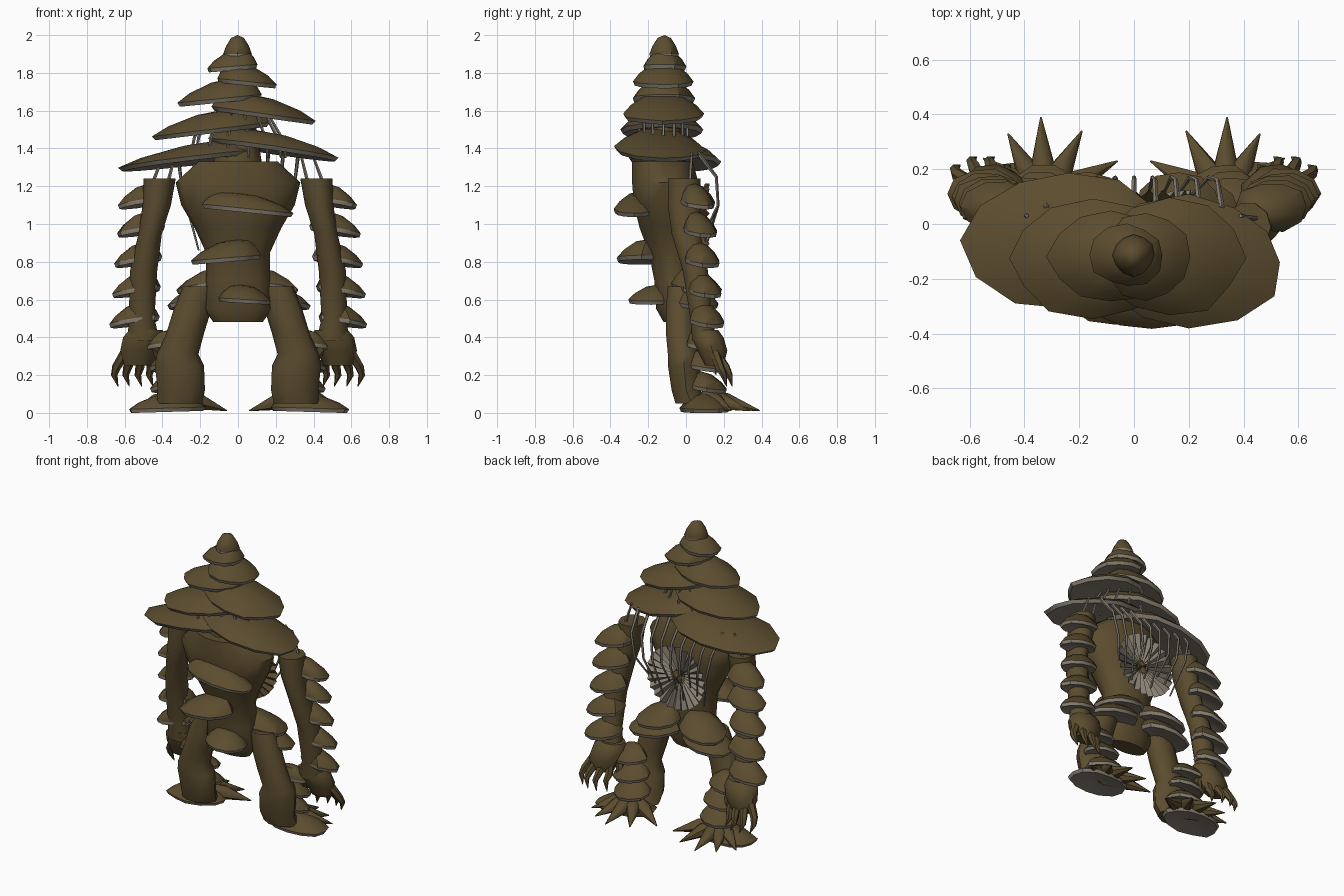
import bpy, bmesh, math, random
from mathutils import Vector

random.seed(4)
cube = bpy.data.objects.get("Cube")
if cube:
    bpy.data.objects.remove(cube, do_unlink=True)


def material(name, rgb):
    m = bpy.data.materials.new(name)
    m.use_nodes = True
    m.diffuse_color = (*rgb, 1)
    m.node_tree.nodes["Principled BSDF"].inputs["Base Color"].default_value = (*rgb, 1)
    return m


BROWN = material("bark brown", (0.105, 0.073, 0.028))
GREY = material("gill grey", (0.24, 0.21, 0.165))


def finish(name, bm, mats, angle=35):
    bmesh.ops.recalc_face_normals(bm, faces=bm.faces[:])
    mesh = bpy.data.meshes.new(name)
    bm.to_mesh(mesh)
    bm.free()
    for m in mats:
        mesh.materials.append(m)
    mesh.polygons.foreach_set("use_smooth", [True] * len(mesh.polygons))
    mesh.set_sharp_from_angle(angle=math.radians(angle))
    ob = bpy.data.objects.new(name, mesh)
    bpy.context.scene.collection.objects.link(ob)
    return ob


def bridge(bm, a, b, mat=0):
    n = len(a)
    for i in range(n):
        bm.faces.new((a[i], a[(i + 1) % n], b[(i + 1) % n], b[i])).material_index = mat


def fan(bm, ring, co, mat=0):
    tip = bm.verts.new(co)
    for i in range(len(ring)):
        bm.faces.new((ring[i], ring[(i + 1) % len(ring)], tip)).material_index = mat


# Body mass from stacked level ellipses: (x, z, half width, back y, front y)
def stack(name, rows, n=14, sx=1):
    bm = bmesh.new()
    rings = []
    for x, z, w, y0, y1 in rows:
        rings.append([bm.verts.new((sx * x + w * math.cos(t), (y0 + y1) / 2 + (y1 - y0) / 2 * math.sin(t), z))
                      for t in (2 * math.pi * i / n for i in range(n))])
    for a, b in zip(rings, rings[1:]):
        bridge(bm, a, b)
    bm.faces.new(rings[0])
    bm.faces.new(rings[-1])
    return finish(name, bm, [BROWN], 45)


# Tapered tube along a path, used for claws, toes and strands
def tube(name, path, radii, mat, n=6):
    pts = [Vector(p) for p in path]
    bm = bmesh.new()
    rings = []
    for i, p in enumerate(pts):
        d = (pts[min(i + 1, len(pts) - 1)] - pts[max(i - 1, 0)]).normalized()
        u = d.orthogonal().normalized()
        v = d.cross(u)
        rings.append([bm.verts.new(p + radii[i] * (u * math.cos(t) + v * math.sin(t)))
                      for t in (2 * math.pi * k / n for k in range(n))])
    for a, b in zip(rings, rings[1:]):
        bridge(bm, a, b)
    bm.faces.new(rings[0])
    bm.faces.new(rings[-1])
    return finish(name, bm, [mat], 50)


# Bracket fungus: domed brown top, thin grey rim and hollow grey underside
def cap(name, x0, x1, y0, y1, z, h, dx=0.0, dy=0.0, sx=0.0, sy=0.0, n=12):
    bm = bmesh.new()
    cx, cy, rx, ry = (x0 + x1) / 2, (y0 + y1) / 2, (x1 - x0) / 2, (y1 - y0) / 2
    wobble = [random.uniform(0.93, 1.05) for _ in range(n)]
    thick = min(0.022, 0.25 * h)

    def ring(s, dz, shift):
        out = []
        for i in range(n):
            t = 2 * math.pi * i / n
            px, py = rx * s * wobble[i] * math.cos(t), ry * s * wobble[i] * math.sin(t)
            out.append(bm.verts.new((cx + px + dx * shift, cy + py + dy * shift,
                                     z + dz + sx * px + sy * py)))
        return out
    under, low, rim = ring(0.5, -0.1 * h, 0.3), ring(0.94, -thick, 0), ring(1, 0, 0)
    mid, high = ring(0.8, 0.42 * h, 0.25), ring(0.45, 0.85 * h, 0.7)
    fan(bm, under, (cx + 0.3 * dx, cy + 0.3 * dy, z), 1)
    bridge(bm, under, low, 1)
    bridge(bm, low, rim, 1)
    bridge(bm, rim, mid)
    bridge(bm, mid, high)
    fan(bm, high, (cx + dx, cy + dy, z + h))
    return finish(name, bm, [BROWN, GREY], 38)


# Torso and central stalk
stack("torso", [(0, .48, .13, -.12, 0), (0, .55, .18, -.16, .03), (0, .7, .17, -.17, .04),
                (0, .85, .17, -.2, .05), (0, .98, .23, -.25, .06), (0, 1.1, .30, -.28, .07),
                (0, 1.22, .33, -.29, .07), (0, 1.33, .21, -.29, .04)])
stack("stalk", [(0, 1.3, .13, -.24, 0), (0, 1.55, .09, -.2, -.03), (0, 1.92, .04, -.16, -.07)], 8)

# Staggered crown of caps
crown = [(-.62, .14, -.32, .2, 1.345, .1, .16, 0, .12, -.06),
         (-.15, .55, -.38, .1, 1.40, .1, -.12, 0, -.15, -.05),
         (-.46, .16, -.34, .09, 1.50, .11, .1, 0, .12, 0),
         (-.14, .4, -.34, .09, 1.585, .11, -.1, 0, -.14, 0),
         (-.31, .14, -.29, .05, 1.665, .11, .07, 0, .1, 0),
         (-.12, .21, -.28, .04, 1.755, .1, -.05, 0, -.1, 0),
         (-.16, .11, -.23, .0, 1.835, .09, .03, 0, .08, 0),
         (-.08, .075, -.19, -.04, 1.9, .1, 0, 0, 0, 0)]
for i, c in enumerate(crown):
    cap(f"crown_cap_{i + 1}", *c)

# Caps growing from the belly side
cap("chest_cap", -.18, .31, -.39, -.16, 1.08, .09, -.08, .03, -.1)
cap("waist_cap", -.26, .12, -.37, -.1, .82, .1, .06, .04, .08)
cap("belly_cap", -.1, .18, -.31, -.06, .6, .08, -.02, .04, -.06)

# Gilled disc set in the chest: folded radial gills with a dark hub
bm = bmesh.new()
gills = 48
inner, outer = [], []
for i in range(gills):
    t, fold = 2 * math.pi * i / gills, 0.025 * (i % 2)
    for ring, r, y in ((inner, .05, .085), (outer, .215, .125)):
        ring.append(bm.verts.new((r * math.cos(t), y - fold, 1 + r * math.sin(t))))
bridge(bm, inner, outer, 1)
fan(bm, inner, (0, .09, 1))
fan(bm, outer, (0, .03, 1))
finish("chest_gill_disc", bm, [BROWN, GREY], 10)

# Hanging strands beneath the crown
for i in range(9):
    x = -.32 + .08 * i
    tube(f"chest_strand_{i + 1}", [(x, .06, 1.38), (x * .95, .16, 1.25), (x * .85, .17, 1.1),
                                   (x * .65, .1, .86 + .05 * (i % 3))], [.011, .009, .008, .005], GREY, 5)
for i in range(14):
    a = 2 * math.pi * i / 14
    x, y = .23 * math.cos(a), -.12 + .13 * math.sin(a)
    tube(f"crown_strand_{i + 1}", [(x * 1.1, y, 1.35), (x, y, 1.46), (x * .7, y, 1.58)], [.006, .009, .007], GREY, 5)

for side, s in (("left", 1), ("right", -1)):
    def pair(x0, x1):
        return (x0, x1) if s > 0 else (-x1, -x0)

    # Arm, cuff and hand
    stack(side + "_arm", [(.5, .38, .085, .03, .17), (.51, .5, .068, .02, .14), (.5, .75, .072, -.02, .12),
                          (.465, .95, .062, -.08, .08), (.43, 1.1, .075, -.1, .08), (.415, 1.24, .085, -.1, .08)], 10, s)
    for k in (-1, 1):
        tube(f"{side}_shoulder_strand_{k}", [(s * .41 + k * .04, .02, 1.22), (s * .36 + k * .03, .03, 1.38)],
             [.01, .007], GREY, 5)
    stack(side + "_hand", [(.53, .25, .075, .1, .2), (.52, .33, .11, .06, .22),
                           (.5, .4, .115, .03, .2), (.49, .44, .09, .03, .17)], 9, s)
    for i, (x, y) in enumerate([(.46, .2), (.52, .23), (.585, .23), (.645, .2)]):
        bx = .53 + (x - .55) * .7
        tube(f"{side}_finger_{i + 1}", [(s * bx, .15, .32), (s * x, y - .02, .24), (s * (x + .01), y, .2),
                                        (s * (x - .01), y + .015, .14)], [.028, .024, .018, .002], BROWN)
    tube(side + "_thumb", [(s * .46, .1, .36), (s * .41, .13, .29), (s * .42, .16, .2)], [.035, .025, .002], BROWN)

    # Shelves down the arm
    for i, z in enumerate([1.12, .97, .81, .65, .49]):
        e = .012 * i
        cap(f"{side}_arm_cap_{i + 1}", *pair(.37 + e, .635 + e), -.03 + e, .155 + e, z, .095,
            -.03 * s, -.02, -.15 * s, -.12, 10)

    # Leg
    stack(side + "_leg", [(.31, .05, .12, -.06, .12), (.3, .12, .125, -.08, .08), (.31, .25, .13, -.1, .08),
                          (.32, .31, .11, -.1, .07), (.28, .42, .1, -.11, .05), (.24, .55, .1, -.11, .05),
                          (.2, .67, .09, -.1, .04)], 10, s)

    # Hip and shin shelves
    cap(side + "_hip_cap_low", *pair(.02, .38), -.08, .17, .59, .1, -.05 * s, -.03, -.12 * s, -.1)
    cap(side + "_hip_cap_high", *pair(0, .33), -.08, .19, .67, .1, -.06 * s, -.04, -.12 * s, -.12)
    for i, z in enumerate([.14, .25, .36]):
        cap(f"{side}_shin_cap_{i + 1}", *pair(.2 + .02 * i, .46 + .015 * i), 0, .22 - .025 * i, z, .08,
            0, -.03, -.08 * s, -.15, 10)

    # Foot pad and pointed toes
    cap(side + "_foot", *pair(.17, .59), -.03, .24, .025, .08, -.04 * s, 0, -.03 * s)
    for i, (x, y) in enumerate([(.06, .23), (.19, .34), (.34, .39), (.46, .33), (.55, .24)]):
        mx, my = .33 + (x - .33) * .45, .1 + (y - .1) * .4
        tube(f"{side}_toe_{i + 1}", [(s * .33, .1, .07), (s * mx, my, .06), (s * x, y, .012)],
             [.05, .045, .003], BROWN, 7)
